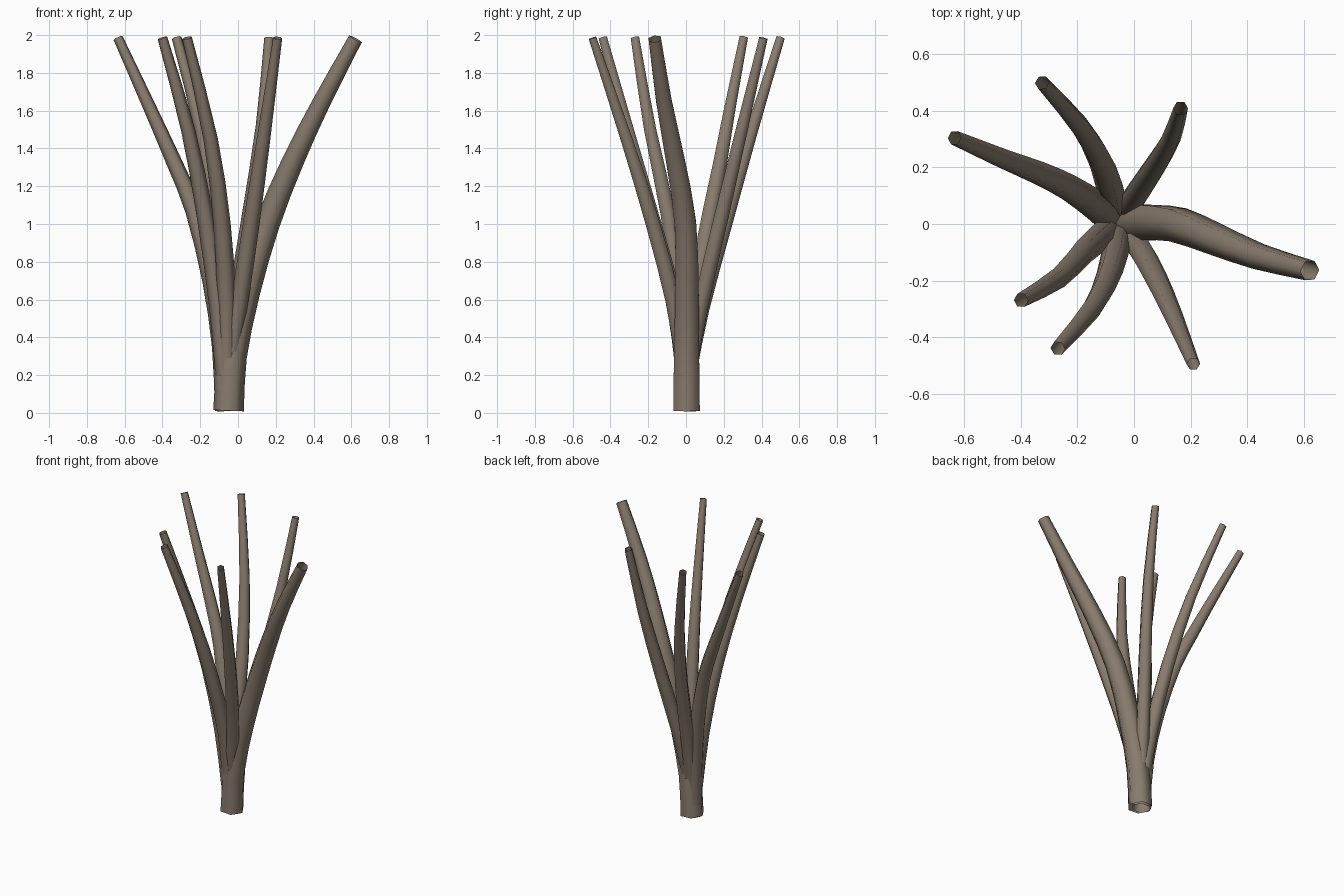
import bpy, bmesh, math
from mathutils import Vector

if "Cube" in bpy.data.objects:
    bpy.data.objects.remove(bpy.data.objects["Cube"])

bark = bpy.data.materials.new("bark")
bark.diffuse_color = (0.25, 0.20, 0.155, 1)
bark.use_nodes = True
bark.node_tree.nodes["Principled BSDF"].inputs["Base Color"].default_value = bark.diffuse_color
SIDES = 6


def catmull(a, b, c, d, t):
    return 0.5 * (2 * b + (c - a) * t + (2 * a - 5 * b + 4 * c - d) * t * t
                  + (3 * b - a - 3 * c + d) * t ** 3)


def branch(name, points, steps=2):
    """Open six-sided tapered tube; each point is x, y, z, radius."""
    p = [Vector(q) for q in points]
    p = [2 * p[0] - p[1]] + p + [2 * p[-1] - p[-2]]
    path = [catmull(*p[i:i + 4], k / steps)
            for i in range(len(p) - 3) for k in range(steps)] + [p[-2]]
    bm = bmesh.new()
    rings = []
    for i, q in enumerate(path):
        tangent = (path[min(i + 1, len(path) - 1)].xyz - path[max(i - 1, 0)].xyz).normalized()
        u = (Vector((1, 0, 0)) - tangent * tangent.x).normalized()
        v = tangent.cross(u)
        rings.append([bm.verts.new(q.xyz + q.w * (
            u * math.cos(k * math.tau / SIDES) + v * math.sin(k * math.tau / SIDES)))
            for k in range(SIDES)])
    for lo, hi in zip(rings, rings[1:]):
        for k in range(SIDES):
            n = (k + 1) % SIDES
            f = bm.faces.new((lo[k], lo[n], hi[n], hi[k]))
            f.smooth = True
    mesh = bpy.data.meshes.new(name)
    bm.to_mesh(mesh)
    bm.free()
    mesh.materials.append(bark)
    bpy.context.collection.objects.link(bpy.data.objects.new(name, mesh))


# Main stem, leaning out to the right
branch("main_stem", [
    (-.05, .003, .012, .081), (-.03, .003, .3, .077), (.045, .005, .64, .072),
    (.155, -.003, 1.0, .066), (.29, -.055, 1.33, .058), (.44, -.115, 1.64, .048),
    (.622, -.165, 1.98, .038)])

# Thinner branches leaving the stem
branch("front_right_branch", [
    (-.04, -.02, .28, .042), (.01, -.07, .6, .046), (.07, -.175, 1.0, .044),
    (.135, -.315, 1.45, .036), (.21, -.495, 1.985, .024)])
branch("front_branch", [
    (-.06, -.01, .2, .05), (-.06, -.06, .58, .05), (-.085, -.17, 1.0, .046),
    (-.145, -.295, 1.45, .038), (-.27, -.44, 1.985, .026)])
branch("front_left_branch", [
    (-.07, -.01, .2, .05), (-.105, -.035, .58, .05), (-.175, -.095, 1.05, .045),
    (-.265, -.19, 1.5, .037), (-.4, -.27, 1.985, .026)])
branch("left_branch", [
    (-.06, 0, .012, .062), (-.08, .02, .35, .058), (-.135, .065, .7, .054),
    (-.232, .13, 1.07, .047), (-.335, .18, 1.32, .042), (-.46, .23, 1.6, .035),
    (-.635, .305, 1.985, .026)])
branch("back_left_branch", [
    (-.06, .01, .2, .05), (-.075, .08, .55, .05), (-.11, .205, 1.0, .046),
    (-.19, .345, 1.48, .037), (-.325, .5, 1.985, .026)])
branch("back_right_branch", [
    (-.05, .01, .22, .048), (-.005, .085, .6, .047), (.065, .19, 1.05, .044),
    (.13, .3, 1.52, .036), (.165, .41, 1.985, .026)])
